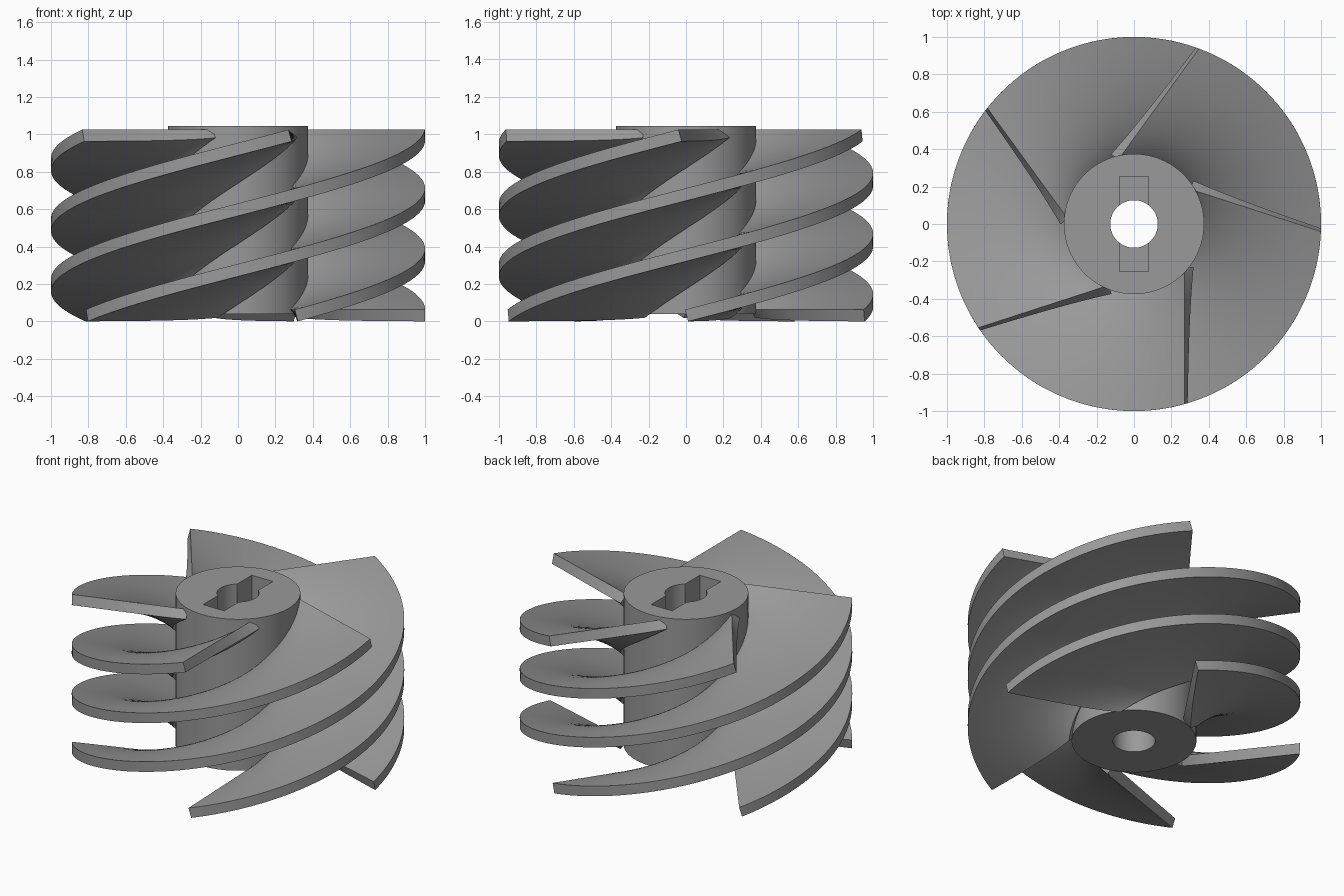
import bpy, bmesh, math
from mathutils import Vector, Matrix

cube = bpy.data.objects.get("Cube")
if cube:
    bpy.data.objects.remove(cube, do_unlink=True)

# One grey metal for everything
metal = bpy.data.materials.new("grey metal")
metal.use_nodes = True
GREY = (0.32, 0.32, 0.32, 1)
metal.diffuse_color = GREY
metal.node_tree.nodes["Principled BSDF"].inputs["Base Color"].default_value = GREY

BLADES = 5
THICK = 0.065
TOP, RISE = 1.025, 0.962
TURN = math.radians(214)
LEAD = RISE / TURN          # height gained per radian
OFFSET = 0.27               # blade line misses the axis by this much
ROOT = 0.23                 # start of the blade along its line
TIP = math.sqrt(1 - OFFSET ** 2)
STEPS, SPAN = 108, 14


def select_only(ob):
    bpy.ops.object.select_all(action='DESELECT')
    ob.select_set(True)
    bpy.context.view_layer.objects.active = ob


def smooth(ob):
    select_only(ob)
    bpy.ops.object.shade_smooth_by_angle(angle=math.radians(30))


def blade_section():
    """Closed outline: straight upper edge, lower edge offset along the normal."""
    upper, lower = [], []
    for i in range(SPAN + 1):
        a = ROOT + (TIP - ROOT) * (i / SPAN) ** 1.4
        slant = THICK / math.hypot(a, LEAD)
        upper.append(Vector((a, OFFSET, 0)))
        side = OFFSET + slant * LEAD
        along = math.sqrt(1 - side ** 2) if i == SPAN else a
        lower.append(Vector((along, side, -slant * a)))
    return upper + lower[::-1]


def make_blade():
    bm = bmesh.new()
    section = blade_section()
    n = len(section)
    rings = []
    for s in range(STEPS + 1):
        back = 1 - s / STEPS
        turn = Matrix.Rotation(-math.pi / 2 - TURN * back, 4, 'Z')
        lift = Vector((0, 0, TOP - RISE * back))
        rings.append([bm.verts.new(turn @ p + lift) for p in section])
    for r0, r1 in zip(rings, rings[1:]):
        for j in range(n):
            k = (j + 1) % n
            bm.faces.new((r0[j], r0[k], r1[k], r1[j]))
    # End faces as strips between upper and lower edges
    for ring in (rings[0], rings[-1]):
        for j in range(SPAN):
            bm.faces.new((ring[j], ring[j + 1], ring[n - 2 - j], ring[n - 1 - j]))
    bmesh.ops.recalc_face_normals(bm, faces=bm.faces[:])
    mesh = bpy.data.meshes.new("helical_blade")
    bm.to_mesh(mesh)
    bm.free()
    mesh.materials.append(metal)
    return mesh


# Helical blades
blade_mesh = make_blade()
for b in range(BLADES):
    blade = bpy.data.objects.new(f"helical_blade_{b + 1}", blade_mesh)
    blade.rotation_euler.z = b * math.tau / BLADES
    bpy.context.collection.objects.link(blade)
    if b == 0:
        smooth(blade)

# Hub
HUB_LOW, HUB_TOP = 0.04, 1.045
bpy.ops.mesh.primitive_cylinder_add(vertices=96, radius=0.375, depth=HUB_TOP - HUB_LOW,
                                    location=(0, 0, (HUB_LOW + HUB_TOP) / 2))
hub = bpy.context.object
hub.name = "hub"
hub.data.materials.append(metal)

# Round bore and key slot cut from the hub
bpy.ops.mesh.primitive_cylinder_add(vertices=64, radius=0.127, depth=3, location=(0, 0, 0.5))
bore = bpy.context.object
bore.name = "bore_cutter"
SLOT_DEPTH = 0.3
bpy.ops.mesh.primitive_cube_add(size=1, location=(0, 0, HUB_TOP))
slot = bpy.context.object
slot.name = "slot_cutter"
slot.scale = (0.155, 0.51, 2 * SLOT_DEPTH)

for cutter in (bore, slot):
    cutter.hide_render = True
    cutter.data.materials.append(metal)
    cut = hub.modifiers.new(cutter.name, 'BOOLEAN')
    cut.operation = 'DIFFERENCE'
    cut.solver = 'EXACT'
    cut.object = cutter
    select_only(hub)
    bpy.ops.object.modifier_apply(modifier=cut.name)
    bpy.data.objects.remove(cutter, do_unlink=True)
smooth(hub)
